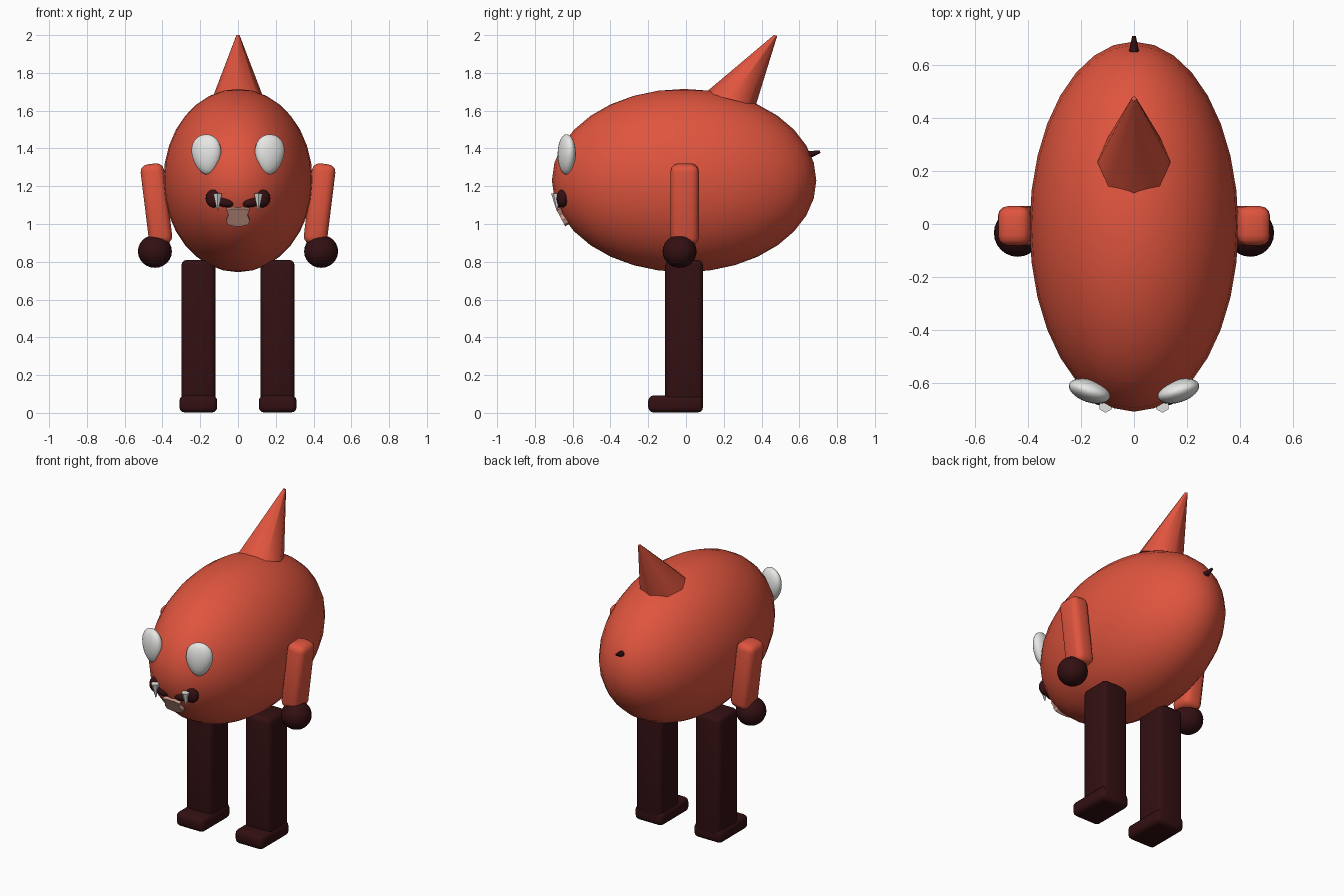
import bpy
import bmesh
from math import radians, pi
from mathutils import Matrix, Vector

cube = bpy.data.objects.get("Cube")
if cube:
    bpy.data.objects.remove(cube)


def material(name, rgb):
    m = bpy.data.materials.new(name)
    m.use_nodes = True
    m.diffuse_color = (*rgb, 1)
    m.node_tree.nodes["Principled BSDF"].inputs["Base Color"].default_value = (*rgb, 1)
    return m


RED = material("coral red", (0.74, 0.09, 0.048))
DARK = material("dark maroon", (0.033, 0.005, 0.006))
WHITE = material("off white", (0.8, 0.8, 0.78))
PINK = material("dusty pink", (0.58, 0.3, 0.24))


def finish(name, bm, mat, angle=40):
    bmesh.ops.recalc_face_normals(bm, faces=bm.faces)
    me = bpy.data.meshes.new(name)
    bm.to_mesh(me)
    bm.free()
    ob = bpy.data.objects.new(name, me)
    bpy.context.collection.objects.link(ob)
    me.materials.append(mat)
    bpy.ops.object.select_all(action='DESELECT')
    ob.select_set(True)
    bpy.context.view_layer.objects.active = ob
    bpy.ops.object.shade_smooth_by_angle(angle=radians(angle))
    return ob


def place(loc, rot=(0, 0, 0), scale=(1, 1, 1)):
    turn = [Matrix.Rotation(radians(a), 4, ax) for a, ax in zip(rot, "XYZ")]
    return Matrix.Translation(loc) @ turn[2] @ turn[1] @ turn[0] @ Matrix.Diagonal((*scale, 1))


def ball(name, mat, loc, radii, rot=(0, 0, 0), segs=32, taper=0):
    bm = bmesh.new()
    bmesh.ops.create_uvsphere(bm, u_segments=segs, v_segments=segs // 2, radius=1)
    # narrow the lower end into an egg
    for v in bm.verts:
        v.co.x *= 1 + taper * v.co.z
    bm.transform(place(loc, rot, radii))
    return finish(name, bm, mat, 60)


def block(name, mat, loc, size, rot=(0, 0, 0), bevel=0.03):
    bm = bmesh.new()
    bmesh.ops.create_cube(bm, size=1)
    bm.transform(Matrix.Diagonal((*size, 1)))
    bmesh.ops.bevel(bm, geom=bm.edges[:], offset=bevel, segments=3,
                    profile=0.5, affect='EDGES')
    bm.transform(place(loc, rot))
    return finish(name, bm, mat)


def spike(name, mat, base, tip, r_base, r_tip, sides, cap_tilt=None):
    # tapered spike between two points; cap_tilt sets the slant of the base
    base, tip = Vector(base), Vector(tip)
    quat = (tip - base).to_track_quat('Z', 'Y')
    tilt = quat.to_matrix() if cap_tilt is None else Matrix.Rotation(radians(cap_tilt), 3, 'X')
    bm = bmesh.new()
    rings = []
    for centre, r in ((base, r_base), (tip, r_tip)):
        rings.append([bm.verts.new(centre + tilt @ Matrix.Rotation(2 * pi * i / sides, 3, 'Z')
                                   @ Vector((0, -r, 0))) for i in range(sides)])
    for i in range(sides):
        j = (i + 1) % sides
        bm.faces.new((rings[0][i], rings[0][j], rings[1][j], rings[1][i]))
    for ring in rings:
        bm.faces.new(ring)
    return finish(name, bm, mat, 50)


# body, back horn and tail
ball("body", RED, (0, -0.01, 1.23), (0.395, 0.70, 0.485))
spike("back_horn", RED, (0, 0.235, 1.66), (0, 0.474, 1.998), 0.138, 0.009, 8, -14)
spike("tail_spike", DARK, (0, 0.645, 1.365), (0, 0.71, 1.383), 0.021, 0.007, 8)

# limbs and face, once per side
for side, s in (("left", 1), ("right", -1)):
    block(side + "_leg", DARK, (s * 0.21, -0.01, 0.42), (0.18, 0.20, 0.78))
    block(side + "_foot", DARK, (s * 0.21, -0.055, 0.047), (0.20, 0.29, 0.09), bevel=0.028)
    block(side + "_arm", RED, (s * 0.432, -0.007, 1.105), (0.125, 0.15, 0.43),
          (0, s * 7, 0), bevel=0.04)
    ball(side + "_hand", DARK, (s * 0.44, -0.034, 0.855), (0.09, 0.09, 0.087), segs=24)
    ball(side + "_eye", WHITE, (s * 0.167, -0.632, 1.368), (0.08, 0.043, 0.107),
         (0, s * 4, s * 18), segs=24, taper=0.2)
    ball(side + "_mouth_corner", DARK, (s * 0.13, -0.655, 1.135), (0.042, 0.03, 0.048),
         (0, 0, s * 12), segs=16)
    ball(side + "_mouth_line", DARK, (s * 0.075, -0.67, 1.115), (0.052, 0.025, 0.025),
         (0, s * -12, s * 8), segs=16)
    spike(side + "_fang", WHITE, (s * 0.108, -0.688, 1.162), (s * 0.108, -0.682, 1.07),
          0.026, 0.003, 6)

# chin plate with notched sides, lying along the curve of the body
half = [(0.03, 0.055), (0.06, 0.045), (0.05, 0.015), (0.062, -0.015), (0.055, -0.04), (0.02, -0.05)]
outline = half + [(-x, z) for x, z in reversed(half)]
bm = bmesh.new()
face = bm.faces.new([bm.verts.new((x, 0, z)) for x, z in outline])
solid = bmesh.ops.extrude_face_region(bm, geom=[face])
for g in solid["geom"]:
    if isinstance(g, bmesh.types.BMVert):
        g.co.y += 0.025
bm.transform(place((0, -0.663, 1.032), (28, 0, 0)))
finish("chin_plate", bm, PINK, 30)
